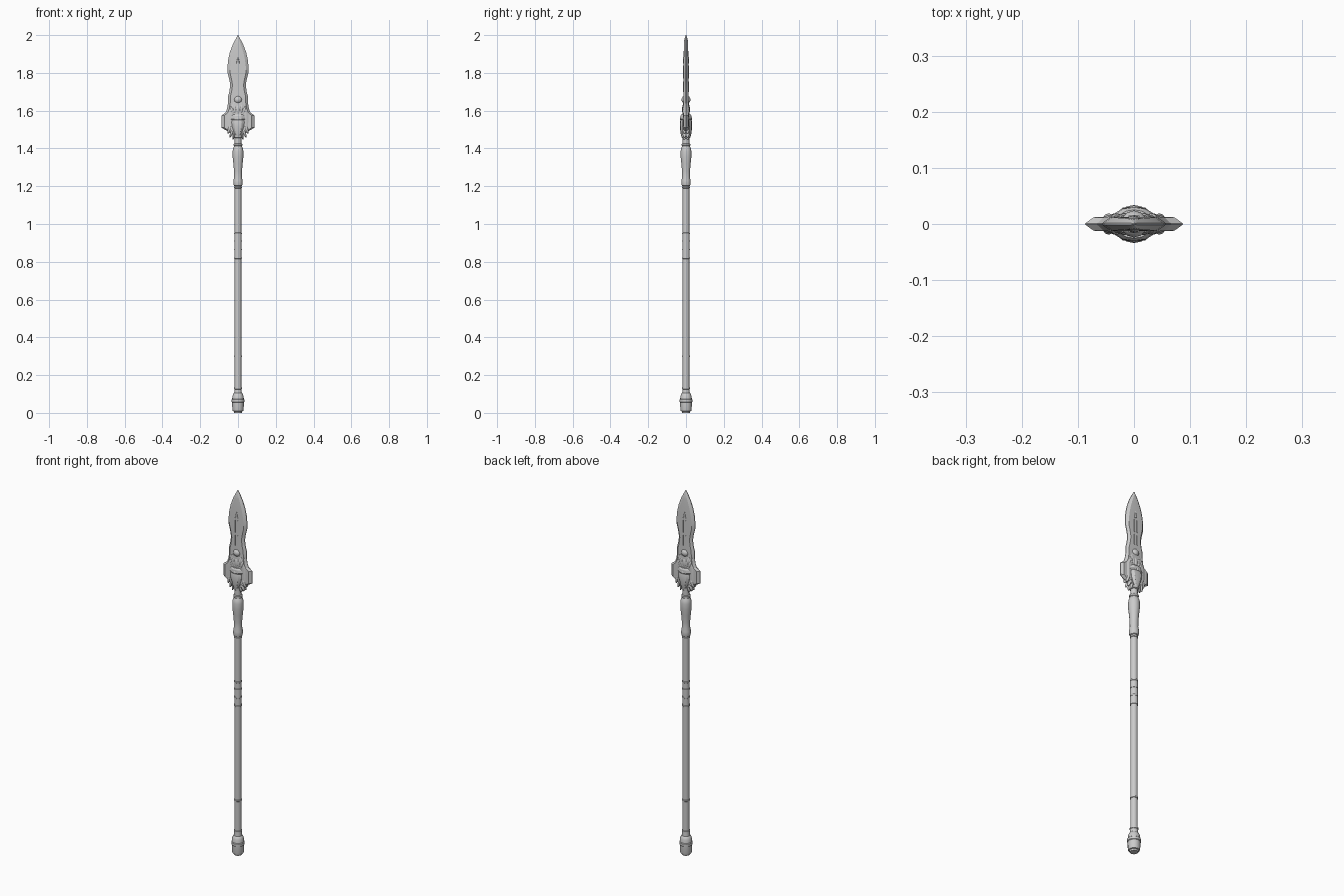
import bpy, bmesh, math
from mathutils import Matrix, Vector


def finish(name, bm, smooth=True, angle=35):
    bmesh.ops.recalc_face_normals(bm, faces=bm.faces)
    me = bpy.data.meshes.new(name)
    bm.to_mesh(me)
    bm.free()
    ob = bpy.data.objects.new(name, me)
    bpy.context.collection.objects.link(ob)
    if smooth:
        bpy.ops.object.select_all(action='DESELECT')
        ob.select_set(True)
        bpy.context.view_layer.objects.active = ob
        bpy.ops.object.shade_smooth_by_angle(angle=math.radians(angle))
    return ob


def stack(bm, rings):
    # skin a list of equal-length point rings and cap both ends
    rows = [[bm.verts.new(p) for p in r] for r in rings]
    n = len(rows[0])
    for a, b in zip(rows, rows[1:]):
        for i in range(n):
            j = (i + 1) % n
            bm.faces.new((a[i], a[j], b[j], b[i]))
    bm.faces.new(rows[0][::-1])
    bm.faces.new(rows[-1])


def lathe(name, profile, segs=16):
    bm = bmesh.new()
    stack(bm, [[(r * math.cos(2 * math.pi * i / segs), r * math.sin(2 * math.pi * i / segs), z)
                for i in range(segs)] for z, r in profile])
    return finish(name, bm)


def plate(name, rows, edge=0.002):
    # symmetric bevelled plate; rows are (z, half width, flat half width, half thickness)
    bm = bmesh.new()
    rings = []
    for z, w, f, t in rows:
        e = min(edge, t)
        rings.append([(w, -e, z), (w, e, z), (f, t, z), (0, t * 1.1, z), (-f, t, z),
                      (-w, e, z), (-w, -e, z), (-f, -t, z), (0, -t * 1.1, z), (f, -t, z)])
    stack(bm, rings)
    return finish(name, bm, angle=20)


def blobs(name, items):
    # ellipsoids (centre, radii, tilt in the front plane), repeated on left/right and front/back
    bm = bmesh.new()
    for (x, y, z), radii, tilt in items:
        for sx in ((1, -1) if x else (1,)):
            for sy in ((1, -1) if y else (1,)):
                m = (Matrix.Translation((x * sx, y * sy, z))
                     @ Matrix.Rotation(math.radians(tilt * sx), 4, 'Y')
                     @ Matrix.Diagonal((*radii, 1)))
                bmesh.ops.create_uvsphere(bm, u_segments=12, v_segments=8, radius=1, matrix=m)
    return finish(name, bm, angle=50)


# butt cap
lathe("butt_cap", [(0.0, 0.02), (0.008, 0.022), (0.01, 0.028), (0.018, 0.03), (0.055, 0.031),
                   (0.058, 0.034), (0.07, 0.034), (0.073, 0.031), (0.09, 0.029), (0.103, 0.024),
                   (0.106, 0.02), (0.125, 0.019), (0.126, 0.021), (0.134, 0.021), (0.135, 0.017)])

# shaft with its thin rings
lathe("shaft", [(0.12, 0.0178), (1.21, 0.0178)])
for i, z in enumerate((0.3, 0.82, 0.865, 0.91, 0.95, 1.193)):
    lathe(f"shaft_ring_{i}", [(z - 0.005, 0.0175), (z - 0.003, 0.02), (z + 0.003, 0.02),
                              (z + 0.005, 0.0175)])
lathe("grip_sleeve", [(0.82, 0.0188), (0.95, 0.0188)])

# baluster socket below the head
lathe("socket", [(1.2, 0.018), (1.203, 0.022), (1.215, 0.0245), (1.23, 0.024), (1.25, 0.0205),
                 (1.28, 0.021), (1.32, 0.0245), (1.355, 0.0285), (1.385, 0.0285), (1.4, 0.026),
                 (1.412, 0.02), (1.415, 0.023), (1.424, 0.023), (1.427, 0.018), (1.455, 0.018),
                 (1.458, 0.023), (1.47, 0.024), (1.473, 0.02), (1.5, 0.02)])

# blade
plate("blade", [(1.56, 0.05, 0.04, 0.012), (1.62, 0.053, 0.041, 0.012), (1.675, 0.053, 0.04, 0.012),
                (1.7, 0.046, 0.034, 0.012), (1.735, 0.041, 0.029, 0.012), (1.765, 0.046, 0.034, 0.012),
                (1.8, 0.055, 0.042, 0.012), (1.83, 0.056, 0.042, 0.012), (1.87, 0.052, 0.037, 0.012),
                (1.91, 0.043, 0.028, 0.011), (1.95, 0.028, 0.015, 0.01), (1.98, 0.012, 0.005, 0.008),
                (2.0, 0.001, 0.0005, 0.001)])

# raised inlay strips and point along the fuller
bm = bmesh.new()
for x, z0, z1 in ((0.008, 1.7, 1.755), (0.008, 1.77, 1.838)):
    for s in (1, -1):
        m = Matrix.Translation((x * s, 0, (z0 + z1) / 2)) @ Matrix.Diagonal((0.004, 0.031, z1 - z0, 1))
        bmesh.ops.create_cube(bm, size=1, matrix=m)
finish("blade_inlay", bm, smooth=False)
plate("inlay_point", [(1.85, 0.009, 0.006, 0.0148), (1.862, 0.008, 0.005, 0.0148),
                      (1.888, 0.001, 0.0005, 0.013)], edge=0.012)

# winged guard
plate("guard", [(1.47, 0.022, 0.016, 0.012), (1.488, 0.05, 0.04, 0.012), (1.51, 0.087, 0.072, 0.012),
                (1.575, 0.087, 0.072, 0.012), (1.59, 0.066, 0.054, 0.012),
                (1.61, 0.058, 0.046, 0.013), (1.64, 0.053, 0.042, 0.013)], edge=0.001)
plate("guard_core", [(1.475, 0.03, 0.022, 0.015), (1.5, 0.054, 0.045, 0.016),
                     (1.58, 0.056, 0.046, 0.016), (1.62, 0.04, 0.03, 0.016),
                     (1.645, 0.025, 0.018, 0.015)], edge=0.012)

# shield on both faces of the guard
plate("shield", [(1.462, 0.008, 0.004, 0.022), (1.485, 0.021, 0.013, 0.027),
                 (1.515, 0.031, 0.019, 0.029), (1.54, 0.034, 0.02, 0.029),
                 (1.55, 0.03, 0.018, 0.027)], edge=0.018)
plate("shield_band", [(1.55, 0.036, 0.018, 0.025), (1.556, 0.041, 0.02, 0.028),
                      (1.572, 0.036, 0.018, 0.027), (1.58, 0.028, 0.014, 0.023)], edge=0.015)

# orb and collar above the shield
blobs("orb", [((0, 0, 1.658), (0.024, 0.024, 0.023), 0)])
blobs("collar", [((0, 0.009, 1.605), (0.014, 0.012, 0.032), 0),
                 ((0.017, 0.009, 1.605), (0.009, 0.011, 0.033), 8),
                 ((0.031, 0.009, 1.598), (0.008, 0.01, 0.03), 18),
                 ((0, 0.018, 1.557), (0.013, 0.015, 0.012), 0)])

# leaf fringe at the foot of the guard
blobs("fringe", [((0.022, 0.008, 1.472), (0.006, 0.01, 0.026), -10),
                 ((0.034, 0.008, 1.483), (0.007, 0.011, 0.027), -20),
                 ((0.045, 0.008, 1.505), (0.008, 0.011, 0.028), -15)])
